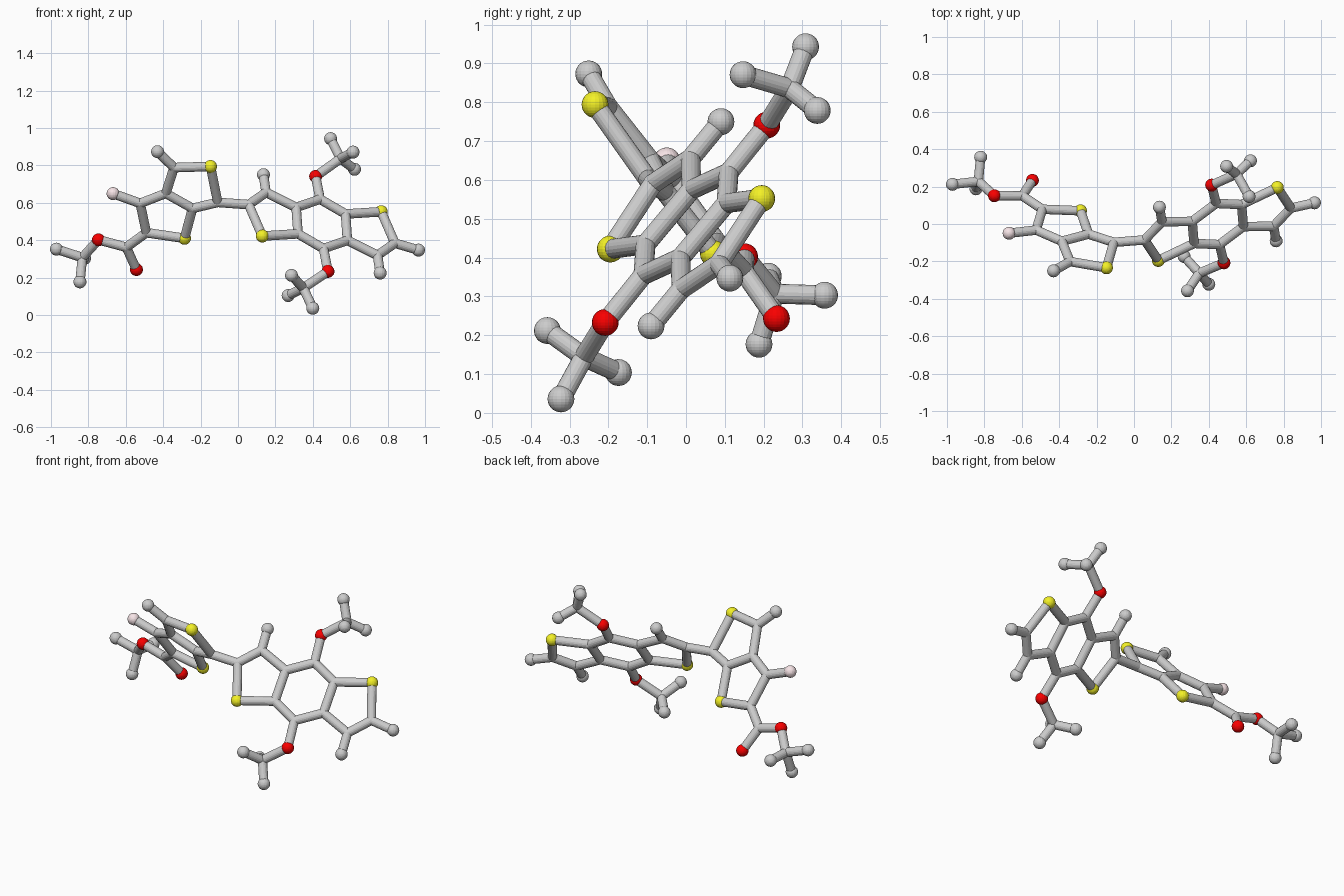
import bpy, bmesh
from mathutils import Vector, Matrix

if "Cube" in bpy.data.objects:
    bpy.data.objects.remove(bpy.data.objects["Cube"])

STICK, BALL = 0.0255, 0.0345
COLOURS = {"sulfur": (0.9, 0.88, 0.02, 1), "oxygen": (0.95, 0.0, 0.0, 1),
           "fluorine": (0.93, 0.78, 0.8, 1)}
mats = {}
for k, c in COLOURS.items():
    mats[k] = bpy.data.materials.new(k)
    mats[k].diffuse_color = c


def finish(name, bm, mat=None):
    me = bpy.data.meshes.new(name)
    bm.to_mesh(me)
    bm.free()
    if mat:
        me.materials.append(mat)
    bpy.context.collection.objects.link(bpy.data.objects.new(name, me))


def add_ball(bm, p, r):
    bmesh.ops.create_uvsphere(bm, u_segments=20, v_segments=14, radius=r,
                              matrix=Matrix.Translation(p))


def add_stick(bm, a, b):
    d = b - a
    m = Matrix.Translation((a + b) / 2) @ d.to_track_quat('Z', 'Y').to_matrix().to_4x4()
    bmesh.ops.create_cone(bm, cap_ends=True, segments=18, radius1=STICK,
                          radius2=STICK, depth=d.length, matrix=m)


atoms = {}

# fused three-ring core: half is given, the other half is its point reflection
centre = Vector((0.448, 0, 0.487))
half = {
    "Oa": (-0.033, 0.208, 0.254), "Ca": (-0.009, 0.110, 0.132),
    "Cb": (-0.137, 0.014, 0.088), "Cc": (-0.127, -0.104, -0.053),
    "Cd": (-0.298, 0.012, 0.168), "Ce": (-0.391, -0.085, 0.103),
    "Sa": (-0.318, -0.195, -0.065), "Ha": (-0.312, 0.090, 0.263)}
for n, p in half.items():
    atoms[n] = centre + Vector(p)
    atoms[n + "'"] = centre - Vector(p)
atoms["Hb"] = Vector((0.965, 0.113, 0.347))
core = "Ca-Oa Ca-Cb Cb-Cd Cd-Ce Cd-Ha Ce-Sa Sa-Cc Cc-Cb".split()
core = [tuple(b.split("-")) for b in core]
core += [(a + "'", b + "'") for a, b in core]
core += [("Cc", "Ca'"), ("Cc'", "Ca"), ("Ce'", "Hb")]

# two-ring side unit lying in one tilted plane: x, z given, y from the plane
flat = {"Cf": (-0.108, 0.602), "Sb": (-0.147, 0.794), "Cg": (-0.342, 0.788),
        "Hg": (-0.430, 0.873), "Ch": (-0.386, 0.650), "Ci": (-0.243, 0.570),
        "Sc": (-0.286, 0.410), "Cj": (-0.490, 0.440), "Ck": (-0.523, 0.597),
        "Fa": (-0.668, 0.649)}
for n, (x, z) in flat.items():
    atoms[n] = Vector((x, -0.235 - 0.149 * (x + 0.147) - 0.74 * (z - 0.795), z))
side = [tuple(b.split("-")) for b in
        "Ce-Cf Cf-Sb Sb-Cg Cg-Hg Cg-Ch Ch-Ci Ci-Cf Ci-Sc Sc-Cj Cj-Ck Ck-Ch Ck-Fa".split()]

# ester group and three branched ends
loose = {
    "Cl": (-0.597, 0.150, 0.362), "Od": (-0.543, 0.233, 0.243), "Oe": (-0.746, 0.151, 0.402),
    "Cm": (-0.832, 0.228, 0.307), "Hm1": (-0.971, 0.212, 0.352),
    "Hm2": (-0.845, 0.188, 0.177), "Hm3": (-0.820, 0.357, 0.303),
    "Cn": (0.548, 0.267, 0.836), "Hn1": (0.495, 0.308, 0.943),
    "Hn2": (0.615, 0.147, 0.871), "Hn3": (0.623, 0.338, 0.779),
    "Co": (0.349, -0.263, 0.144), "Ho1": (0.400, -0.322, 0.036),
    "Ho2": (0.268, -0.174, 0.104), "Ho3": (0.286, -0.357, 0.212)}
for n, p in loose.items():
    atoms[n] = Vector(p)


def branch(o, c):
    return [(o, c)] + [(c, "H" + c[1] + str(i)) for i in (1, 2, 3)]


groups = {"core_sticks": core, "side_ring_sticks": side,
          "ester_sticks": [("Cj", "Cl"), ("Cl", "Od"), ("Cl", "Oe")] + branch("Oe", "Cm"),
          "upper_branch_sticks": branch("Oa", "Cn"),
          "lower_branch_sticks": branch("Oa'", "Co")}

# sticks
for name, bonds in groups.items():
    bm = bmesh.new()
    for a, b in bonds:
        add_stick(bm, atoms[a], atoms[b])
    finish(name, bm)

# balls: carbon joints are as thick as the sticks, the others stand out
kinds = {"C": ("carbon", STICK * 1.02), "H": ("hydrogen", BALL), "S": ("sulfur", BALL),
         "O": ("oxygen", BALL), "F": ("fluorine", BALL)}
for letter, (kind, r) in kinds.items():
    bm = bmesh.new()
    for n, p in atoms.items():
        if n[0] == letter:
            add_ball(bm, p, r)
    finish(kind + "_balls", bm, mats.get(kind))

for m in bpy.data.materials:
    if m.users and not m.is_grease_pencil:
        m.use_nodes = True
        m.node_tree.nodes["Principled BSDF"].inputs["Base Color"].default_value = m.diffuse_color
